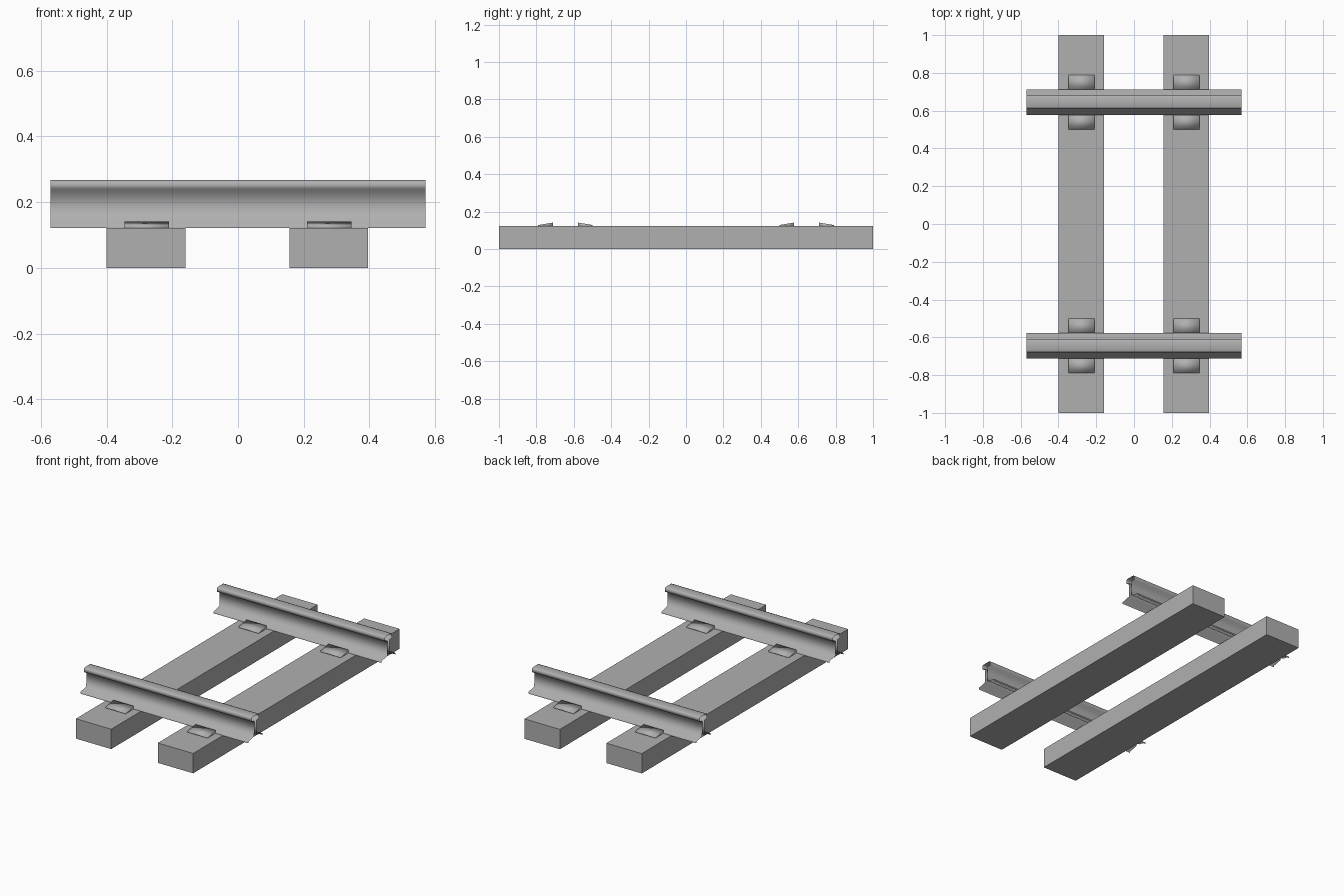
import bpy

if "Cube" in bpy.data.objects:
    bpy.data.objects.remove(bpy.data.objects["Cube"])

# Mid-grey finish shared by every part
grey = bpy.data.materials.new("mid_grey")
grey.diffuse_color = (0.434, 0.434, 0.434, 1)
grey.use_nodes = True
grey.node_tree.nodes["Principled BSDF"].inputs["Base Color"].default_value = grey.diffuse_color


def extrude_x(name, profile, x0, x1, closed=True, caps=True, smooth=False):
    """Sweep a (y, z) profile along x."""
    n = len(profile)
    verts = [(x, y, z) for x in (x0, x1) for y, z in profile]
    faces = [(i, (i + 1) % n, n + (i + 1) % n, n + i)
             for i in range(n if closed else n - 1)]
    faces = [tuple(reversed(f)) for f in faces]
    if caps:
        faces += [tuple(range(n)), tuple(reversed(range(n, 2 * n)))]
    # profiles run counter-clockwise in (y, z), so flip to face outwards
    faces = [tuple(reversed(f)) for f in faces]
    mesh = bpy.data.meshes.new(name)
    mesh.from_pydata(verts, [], faces)
    mesh.materials.append(grey)
    for p in mesh.polygons:
        p.use_smooth = smooth
    obj = bpy.data.objects.new(name, mesh)
    bpy.context.collection.objects.link(obj)
    return obj


TIE_TOP = 0.122
RAIL_Y = 0.645

# Wooden ties with full-length rectangular section
tie_profile = [(-1, 0), (1, 0), (1, TIE_TOP), (-1, TIE_TOP)]
for x in (-0.28, 0.276):
    extrude_x("tie", tie_profile, x - 0.12, x + 0.12)

# Rails: open shell, right half of the section then its mirror
half = [(0.068, 0.121), (0.068, 0.131), (0.012, 0.143), (0.010, 0.233),
        (0.034, 0.240), (0.034, 0.263), (0.024, 0.267)]
section = half + [(-y, z) for y, z in reversed(half)]
for side in (-1, 1):
    cy = side * RAIL_Y
    extrude_x("rail", [(cy + y, z) for y, z in section],
              -0.57, 0.57, closed=False, caps=False, smooth=True)

    # Sloping clip plates on both sides of each rail
    for x in (-0.278, 0.278):
        for d in (-1, 1):
            clip = [(0.067, 0.120), (0.145, 0.120), (0.145, 0.128),
                    (0.067, 0.141)]
            pts = [(cy + d * y, z) for y, z in clip]
            if d < 0:
                pts.reverse()
            extrude_x("rail_clip", pts, x - 0.068, x + 0.068, smooth=True)
